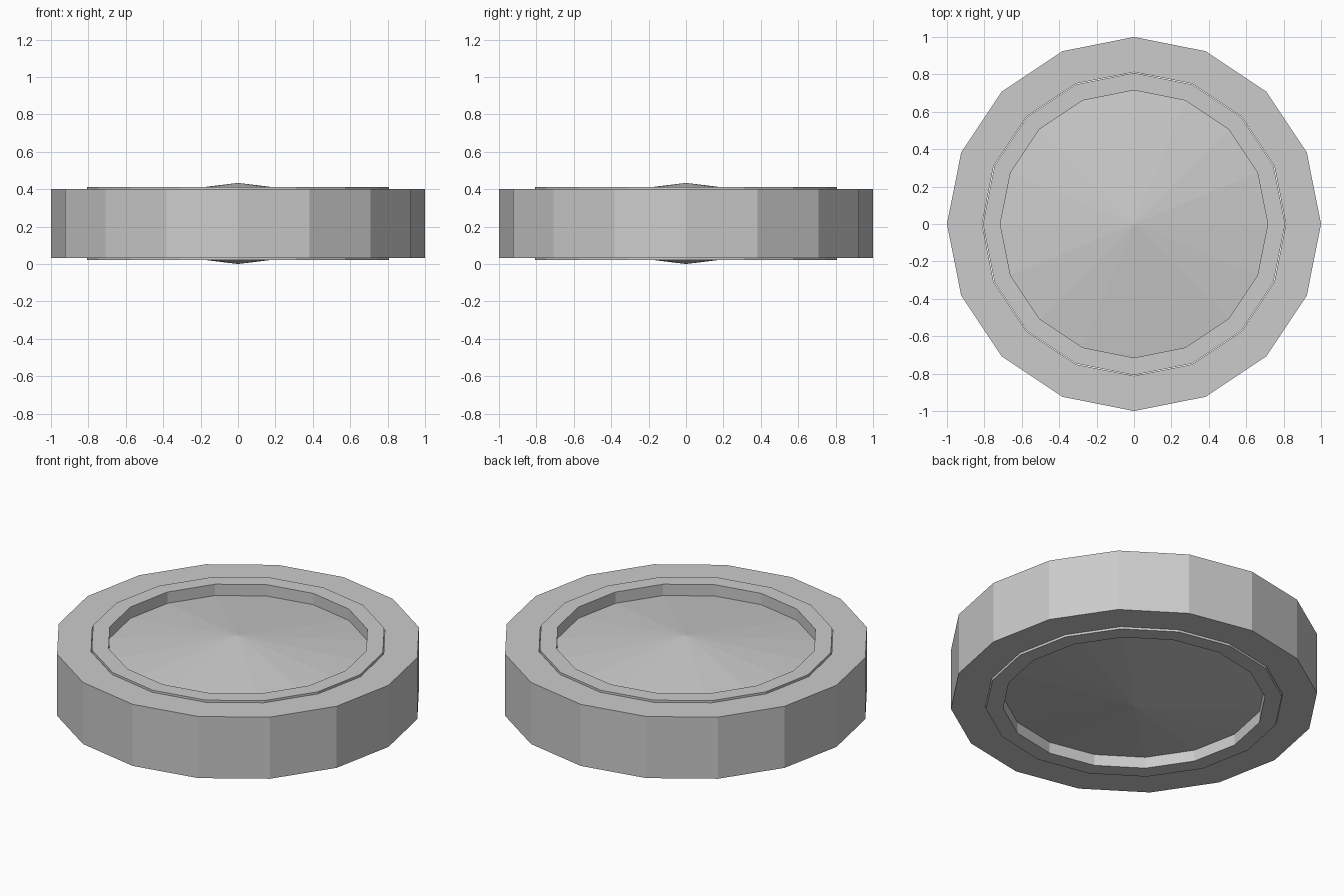
import bpy, bmesh
from math import cos, sin, tau

if "Cube" in bpy.data.objects:
    bpy.data.objects.remove(bpy.data.objects["Cube"])

SIDES = 16
MID_Z = 0.217


def lathe(name, profile, closed):
    """Revolve (radius, z) points about z; points on the axis become single vertices."""
    bm = bmesh.new()
    rings = []
    for r, z in profile:
        if r == 0:
            rings.append([bm.verts.new((0, 0, z))] * SIDES)
        else:
            rings.append([bm.verts.new((r * cos(tau * i / SIDES), r * sin(tau * i / SIDES), z))
                          for i in range(SIDES)])
    pairs = list(zip(rings, rings[1:]))
    if closed:
        pairs.append((rings[-1], rings[0]))
    for a, b in pairs:
        for i in range(SIDES):
            j = (i + 1) % SIDES
            corners = list(dict.fromkeys((a[i], a[j], b[j], b[i])))
            bm.faces.new(corners)
    bmesh.ops.recalc_face_normals(bm, faces=bm.faces)
    mesh = bpy.data.meshes.new(name)
    bm.to_mesh(mesh)
    bm.free()
    obj = bpy.data.objects.new(name, mesh)
    obj.location.z = MID_Z
    bpy.context.collection.objects.link(obj)
    return obj


# Tyre: thick flat-sided ring
lathe("tyre", [(0.812, -0.185), (1.0, -0.185), (1.0, 0.185), (0.812, 0.185)], True)

# Hub: slightly raised lip, recessed wall and shallow cone, mirrored on both sides
half = [(0.808, 0.196), (0.715, 0.196), (0.715, 0.128), (0, 0.217)]
lower = [(r, -z) for r, z in reversed(half)]
lathe("hub", lower + half, False)
